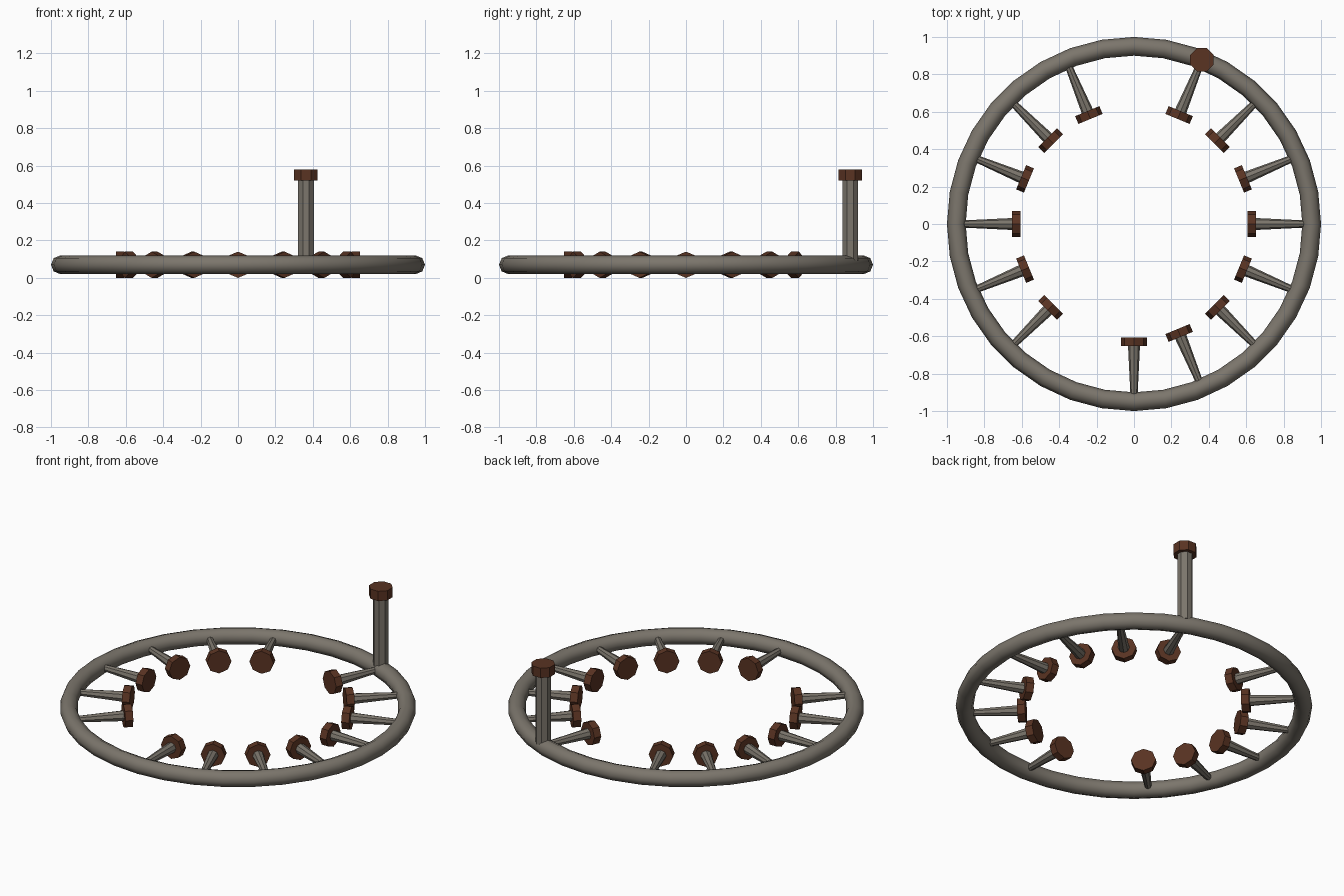
import bpy
import math
from mathutils import Matrix, Vector

if "Cube" in bpy.data.objects:
    bpy.data.objects.remove(bpy.data.objects["Cube"])


def material(name, rgb):
    m = bpy.data.materials.new(name)
    m.diffuse_color = (*rgb, 1)
    m.use_nodes = True
    m.node_tree.nodes["Principled BSDF"].inputs["Base Color"].default_value = m.diffuse_color
    return m


METAL = material("dull_metal", (0.20, 0.18, 0.15))
RUST = material("rusty_brown", (0.10, 0.033, 0.016))
Z = 0.07        # height of the ring's centre plane
R = 0.95        # ring radius


def octagon(name, r1, r2, start, end, mat, matrix):
    """Eight-sided (tapered) cylinder along local z, placed by matrix."""
    bpy.ops.mesh.primitive_cone_add(vertices=8, radius1=r1, radius2=r2, depth=end - start)
    o = bpy.context.object
    o.name = name
    # put a corner on the local axes, then move into place
    o.data.transform(matrix @ Matrix.Translation((0, 0, (start + end) / 2)))
    o.data.materials.append(mat)
    return o


# Outer ring
bpy.ops.mesh.primitive_torus_add(major_radius=R, minor_radius=0.05,
                                 major_segments=36, minor_segments=8, location=(0, 0, Z))
ring = bpy.context.object
ring.name = "ring"
ring.data.materials.append(METAL)
bpy.ops.object.shade_smooth_by_angle(angle=math.radians(60))

# Inward pegs with flat heads: sixteen slots, two of them empty
for i in range(16):
    if i in (4, 11):
        continue
    place = (Matrix.Translation((0, 0, Z)) @ Matrix.Rotation(i * math.pi / 8, 4, 'Z')
             @ Matrix.Rotation(math.pi / 2, 4, 'Y'))
    octagon(f"peg_shaft_{i}", 0.032, 0.019, 0.65, 0.92, METAL, place)
    octagon(f"peg_head_{i}", 0.07, 0.07, 0.608, 0.653, RUST, place)

# Upright post standing on the ring
a = 3 * math.pi / 8
place = (Matrix.Translation(Vector((R * math.cos(a), R * math.sin(a), 0)))
         @ Matrix.Rotation(a, 4, 'Z'))
octagon("post_shaft", 0.045, 0.045, 0.09, 0.53, METAL, place)
octagon("post_head", 0.068, 0.068, 0.52, 0.58, RUST, place)
